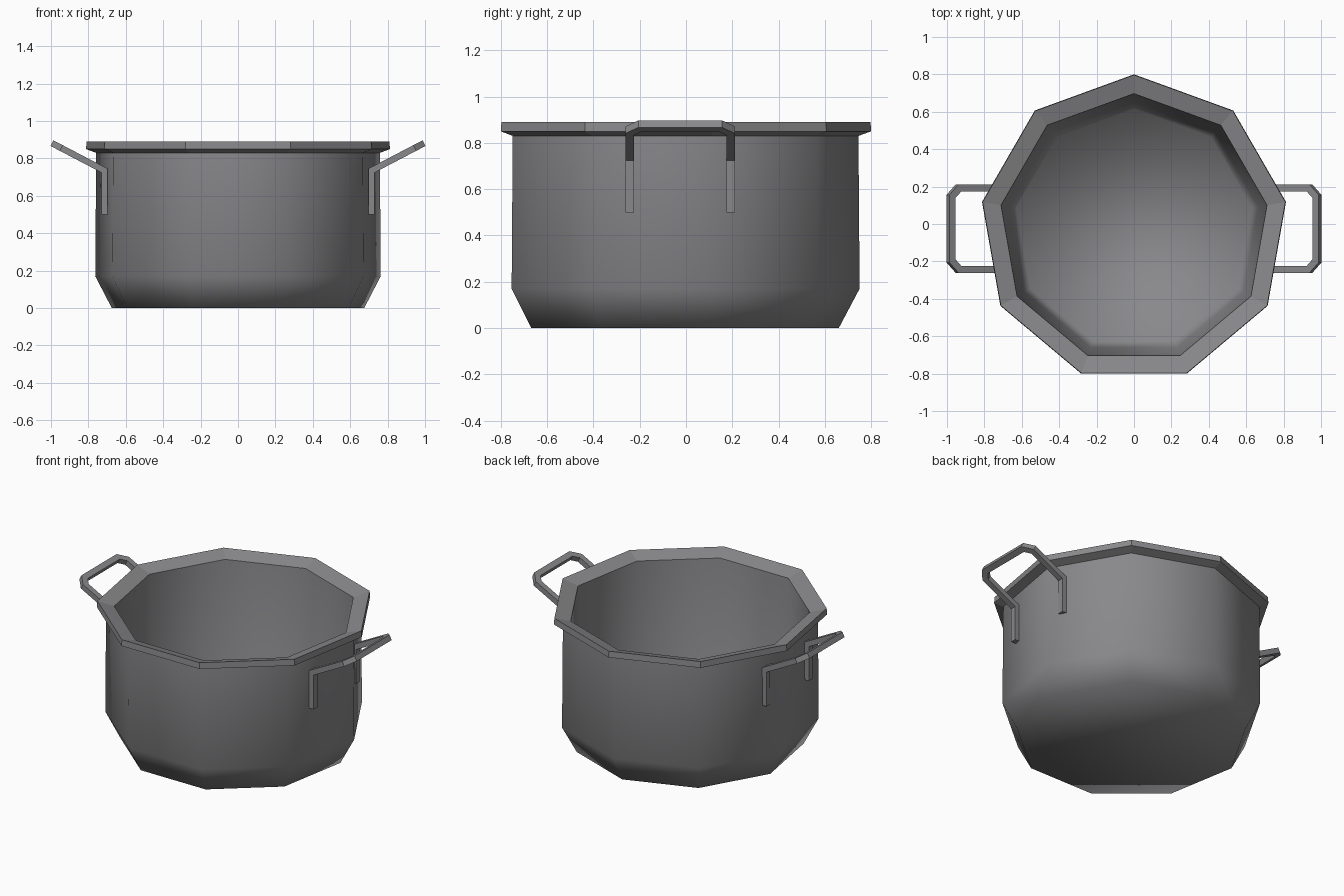
import bpy, bmesh
from math import sin, cos, tau
from mathutils import Vector

cube = bpy.data.objects.get("Cube")
if cube:
    bpy.data.objects.remove(cube)

steel = bpy.data.materials.new("grey_steel")
steel.use_nodes = True
grey = (0.25, 0.25, 0.26, 1)
steel.diffuse_color = grey
steel.node_tree.nodes["Principled BSDF"].inputs["Base Color"].default_value = grey

SIDES = 9
CENTRE_Y = -0.025


def finish(bm, name):
    bmesh.ops.recalc_face_normals(bm, faces=bm.faces)
    mesh = bpy.data.meshes.new(name)
    bm.to_mesh(mesh)
    bm.free()
    mesh.materials.append(steel)
    obj = bpy.data.objects.new(name, mesh)
    bpy.context.collection.objects.link(obj)
    return obj


def bridge(bm, a, b, smooth):
    for i in range(len(a)):
        j = (i + 1) % len(a)
        bm.faces.new((a[i], a[j], b[j], b[i])).smooth = smooth


# Pot: one nine-sided profile from outer base, over the rim, to inner floor
profile = [(0.685, 0), (0.775, 0.17), (0.77, 0.83), (0.825, 0.85),
           (0.822, 0.89), (0.722, 0.86), (0.675, 0.15), (0.64, 0.03)]
rim_bands = (2, 3, 4)
bm = bmesh.new()
rings = []
for radius, z in profile:
    angles = [tau * i / SIDES for i in range(SIDES)]
    rings.append([bm.verts.new((radius * sin(a), radius * cos(a) + CENTRE_Y, z))
                  for a in angles])
for k in range(len(rings) - 1):
    bridge(bm, rings[k], rings[k + 1], k not in rim_bands)
for cap in (rings[0], rings[-1]):
    bm.faces.new(cap).smooth = True
finish(bm, "pot_body")


# Handles: square bar swept along a bent loop
def make_handle(side, name):
    foot, bend, tip = Vector((0.714, 0, 0.5)), Vector((0.714, 0, 0.735)), Vector((0.978, 0, 0.873))
    half_span, cut = 0.218, 0.045
    slope = (tip - bend).normalized()
    flat = Vector((slope.z, 0, -slope.x))      # normal of the tilted part
    out = Vector((1, 0, 0))                    # normal of the upright part
    y = Vector((0, half_span, 0))
    dy = Vector((0, cut, 0))
    half = [(foot - y, out), (bend - y, (out + flat).normalized()),
            (tip - slope * cut - y, flat), (tip - y + dy, flat)]
    other = [(Vector((p.x, -p.y, p.z)), n) for p, n in reversed(half)]
    path = half + other
    points = [p for p, n in path]
    bm = bmesh.new()
    rings = []
    for i, (p, n) in enumerate(path):
        before = (p - points[i - 1]).normalized() if i else None
        after = (points[i + 1] - p).normalized() if i + 1 < len(path) else None
        before, after = before or after, after or before
        t = (before + after).normalized()
        miter = 1 / t.dot(after)
        s = n.cross(t).normalized()
        in_tilt = n == flat
        a = n * 0.017 * (1 if in_tilt else miter)
        b = s * 0.019 * (miter if in_tilt else 1)
        ring = []
        for u, v in ((1, 1), (1, -1), (-1, -1), (-1, 1)):
            q = p + a * u + b * v
            ring.append(bm.verts.new((q.x * side, q.y + CENTRE_Y, q.z)))
        rings.append(ring)
    for r0, r1 in zip(rings, rings[1:]):
        bridge(bm, r0, r1, False)
    bm.faces.new(rings[0])
    bm.faces.new(rings[-1])
    finish(bm, name)


make_handle(1, "left_handle")
make_handle(-1, "right_handle")
